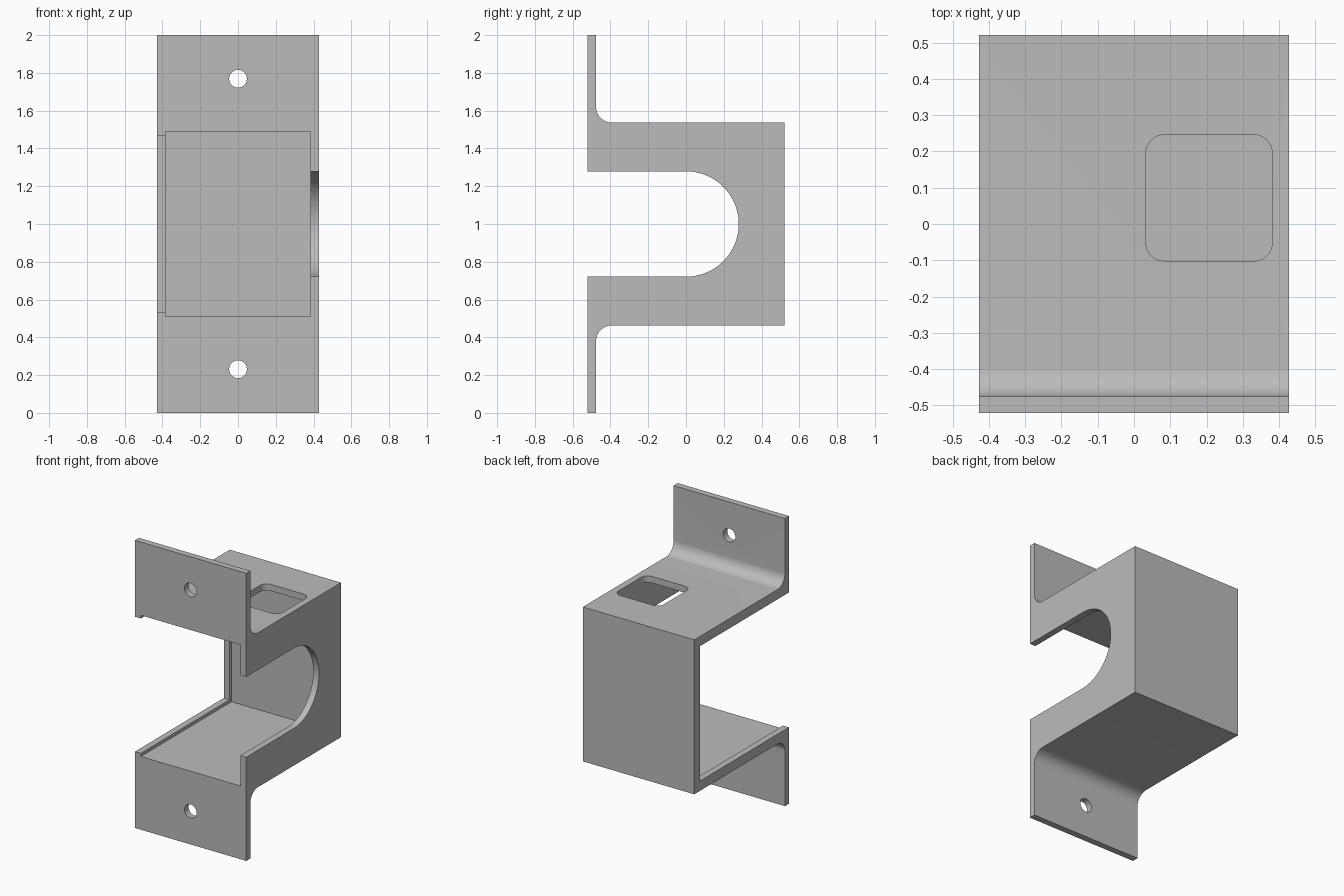
import bpy, bmesh, math
from mathutils import Vector

cube = bpy.data.objects.get("Cube")
if cube:
    bpy.data.objects.remove(cube, do_unlink=True)

W, D, T = 0.428, 0.521, 0.045     # half width, half depth, wall thickness
BOX, INNER, LIP = 0.537, 0.491, 0.469   # half heights about z = 1
FILLET = 0.083

grey = bpy.data.materials.new("plain grey")
grey.use_nodes = True
colour = (0.5, 0.5, 0.5, 1)
grey.diffuse_color = colour
grey.node_tree.nodes["Principled BSDF"].inputs["Base Color"].default_value = colour


def arc(cu, cv, r, start, end, steps):
    angles = [math.radians(start + (end - start) * i / steps) for i in range(steps + 1)]
    return [(cu + r * math.cos(a), cv + r * math.sin(a)) for a in angles]


def prism(name, outline, axis, low, high):
    """Extrude a 2D outline along an axis; the other two axes keep x, y, z order."""
    bm = bmesh.new()
    verts = []
    for u, v in outline:
        co = [u, v]
        co.insert(axis, low)
        verts.append(bm.verts.new(co))
    face = bm.faces.new(verts)
    moved = bmesh.ops.extrude_face_region(bm, geom=[face])["geom"]
    shift = Vector((0, 0, 0))
    shift[axis] = high - low
    bmesh.ops.translate(bm, vec=shift, verts=[g for g in moved if isinstance(g, bmesh.types.BMVert)])
    bmesh.ops.recalc_face_normals(bm, faces=bm.faces[:])
    mesh = bpy.data.meshes.new(name)
    bm.to_mesh(mesh)
    bm.free()
    mesh.materials.append(grey)
    obj = bpy.data.objects.new(name, mesh)
    bpy.context.collection.objects.link(obj)
    return obj


def rect(u0, u1, v0, v1):
    return [(u0, v0), (u1, v0), (u1, v1), (u0, v1)]


# Side profile: box with two filleted mounting flanges, mirrored about z = 1
back = -D + T
upper = [(D, 1 + BOX)]
upper += arc(back + FILLET, 1 + BOX + FILLET, FILLET, 270, 180, 16)
upper += [(back, 2), (-D, 2)]
lower = [(y, 2 - z) for y, z in reversed(upper)]
bracket = prism("mounting_bracket", upper + lower, 0, -W, W)

# Hollow interior, and the open side that leaves a thin lip
cutters = [
    prism("interior_cutter", rect(-W + T, W - T, 1 - INNER, 1 + INNER), 1, -1, D - T),
    prism("side_opening_cutter", rect(-1, D - T - 0.021, 1 - LIP, 1 + LIP), 0, -1, 0),
]

# U-shaped slot in the opposite wall
slot = [(-1, 0.721)] + arc(0, 1, 0.279, -90, 90, 48) + [(-1, 1.279)]
cutters.append(prism("slot_cutter", slot, 0, 0.2, 1))

# Screw holes in both flanges
for side in (-1, 1):
    hole = arc(0, 1 + side * 0.769, 0.047, 0, 360, 40)[:-1]
    cutters.append(prism("screw_hole_cutter", hole, 1, -1, -0.4))

# Rounded window in the top
x0, x1, y0, y1, r = 0.033, 0.381, -0.102, 0.246, 0.05
window = []
for cx, cy, a in ((x1 - r, y1 - r, 0), (x0 + r, y1 - r, 90),
                  (x0 + r, y0 + r, 180), (x1 - r, y0 + r, 270)):
    window += arc(cx, cy, r, a, a + 90, 8)
cutters.append(prism("window_cutter", window, 2, 1.3, 1.7))

# Cut everything, then drop the cutters
bpy.ops.object.select_all(action="DESELECT")
bracket.select_set(True)
bpy.context.view_layer.objects.active = bracket
for cutter in cutters:
    cutter.hide_render = True
    mod = bracket.modifiers.new("cut", "BOOLEAN")
    mod.operation = "DIFFERENCE"
    mod.solver = "EXACT"
    mod.object = cutter
    bpy.ops.object.modifier_apply(modifier=mod.name)
    bpy.data.objects.remove(cutter, do_unlink=True)

bpy.ops.object.shade_smooth_by_angle(angle=math.radians(30))
